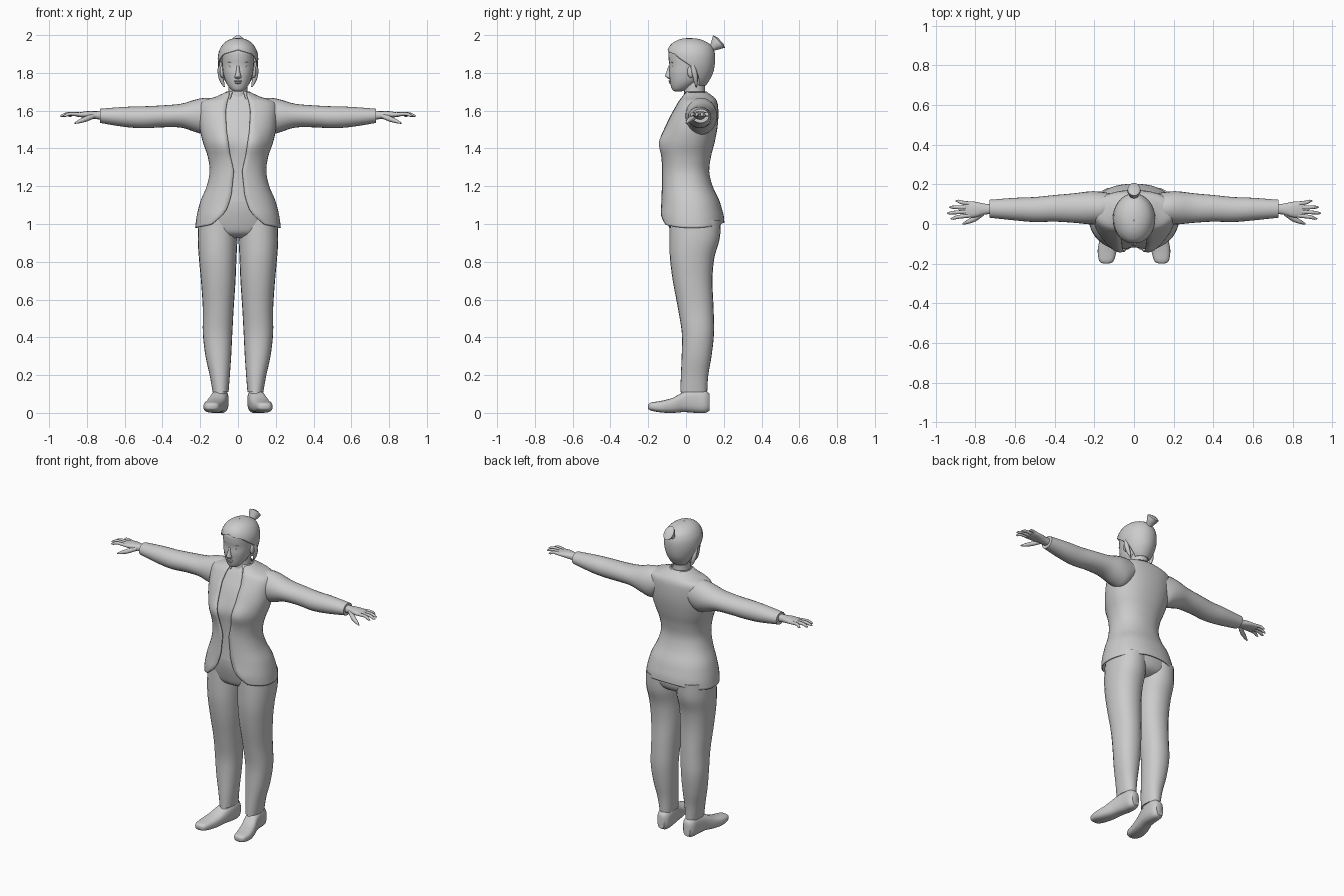
import bpy, bmesh, math
from mathutils import Vector

GREY = bpy.data.materials.new("plain grey")
GREY.diffuse_color = (0.6, 0.6, 0.6, 1)


def spline(keys, steps):
    """Smooth curve through rows of numbers."""
    rows = []
    for i in range(len(keys) - 1):
        k = [keys[max(0, min(len(keys) - 1, i + d))] for d in (-1, 0, 1, 2)]
        for s in range(steps):
            u = s / steps
            rows.append([0.5 * (2 * b + (c - a) * u + (2 * a - 5 * b + 4 * c - d) * u * u
                                + (3 * b - a - 3 * c + d) * u ** 3) for a, b, c, d in zip(*k)])
    return rows + [list(keys[-1])]


def finish(name, bm, mirror=False, thick=0):
    bmesh.ops.remove_doubles(bm, verts=bm.verts, dist=0.0004)
    bmesh.ops.recalc_face_normals(bm, faces=bm.faces)
    mesh = bpy.data.meshes.new(name)
    bm.to_mesh(mesh)
    bm.free()
    mesh.materials.append(GREY)
    mesh.polygons.foreach_set("use_smooth", [True] * len(mesh.polygons))
    mesh.set_sharp_from_angle(angle=math.radians(50))
    ob = bpy.data.objects.new(name, mesh)
    bpy.context.collection.objects.link(ob)
    if thick:
        m = ob.modifiers.new("thickness", 'SOLIDIFY')
        m.thickness, m.offset = thick, 0
    if mirror:
        ob.modifiers.new("mirror", 'MIRROR').use_mirror_merge = False
    return ob


def skin(name, rings, closed=True, caps=True, **kw):
    bm = bmesh.new()
    vs = [[bm.verts.new(p) for p in r] for r in rings]
    n = len(vs[0])
    for a, b in zip(vs, vs[1:]):
        for i in range(n if closed else n - 1):
            j = (i + 1) % n
            bm.faces.new((a[i], a[j], b[j], b[i]))
    if caps:
        bm.faces.new(vs[0])
        bm.faces.new(vs[-1])
    return finish(name, bm, **kw)


def loft(name, keys, axis='z', sides=24, power=2.0, steps=4, gap=None, warp=None, caps=True, **kw):
    """Rows: position, low and high bound of the two cross directions. gap = half-opening angle."""
    rings = []
    for t, a0, a1, b0, b1 in spline(keys, steps):
        g = gap(t) if gap else 0
        n = sides + 1 if gap else sides
        ring = []
        for i in range(n):
            th = g + (2 * math.pi - 2 * g) * i / sides
            s, c = math.sin(th), math.cos(th)
            a = (a0 + a1) / 2 + (a1 - a0) / 2 * math.copysign(abs(s) ** (2 / power), s)
            b = (b0 + b1) / 2 - (b1 - b0) / 2 * math.copysign(abs(c) ** (2 / power), c)
            p = {'z': (a, b, t), 'x': (t, a, b), 'y': (a, t, b)}[axis]
            ring.append(warp(*p) if warp else p)
        rings.append(ring)
    return skin(name, rings, closed=not gap, caps=caps and not gap, **kw)


def tube(name, pts, radii, sides=8, **kw):
    rows = spline([(*p, r) for p, r in zip(pts, radii)], 3)
    rings = []
    for i, (x, y, z, r) in enumerate(rows):
        d = Vector(rows[min(i + 1, len(rows) - 1)][:3]) - Vector(rows[max(i - 1, 0)][:3])
        u = d.cross(Vector((0, 0.1, 1))).normalized()
        v = d.cross(u).normalized()
        rings.append([Vector((x, y, z)) + r * (u * math.cos(q) + v * math.sin(q))
                      for q in (2 * math.pi * k / sides for k in range(sides))])
    return skin(name, rings, **kw)


def blob(name, loc, size, mirror=False):
    bm = bmesh.new()
    bmesh.ops.create_uvsphere(bm, u_segments=12, v_segments=8, radius=1)
    for v in bm.verts:
        v.co = Vector(loc) + Vector([c * s for c, s in zip(v.co, size)])
    return finish(name, bm, mirror=mirror)


def sym(rows):
    return [(z, -w, w, f, b) for z, w, f, b in rows]


def lerp(table, t):
    for (t0, v0), (t1, v1) in zip(table, table[1:]):
        if t <= t1:
            return v0 + (v1 - v0) * max(0, (t - t0) / (t1 - t0))
    return table[-1][1]


def bust(x, y, z):
    if y < 0.02:
        y -= 0.024 * math.exp(-((abs(x) - 0.085) / 0.055) ** 2 - ((z - 1.43) / 0.065) ** 2)
    return x, y, z


def jacket_shape(x, y, z):
    # hem dips at the sides
    x, y, z = bust(x, y, z)
    fall = max(0, 1 - (z - 0.98) / 0.1)
    return x, y, z + fall * 0.028 * (1 - min(1, abs(x) / 0.22) ** 2)


# Jacket, open down the front with rounded hem corners
body = [(0.98, .224, -.135, .2), (1.04, .216, -.138, .195), (1.12, .196, -.13, .175),
        (1.2, .163, -.126, .138), (1.28, .147, -.125, .12), (1.36, .158, -.127, .13),
        (1.43, .182, -.126, .148), (1.5, .198, -.112, .162), (1.56, .203, -.09, .168),
        (1.62, .205, -.056, .167), (1.65, .185, -.038, .16), (1.67, .12, -.025, .145),
        (1.695, .065, -.012, .11)]
opening = [(.98, .14), (1.0, .115), (1.03, .085), (1.08, .058), (1.15, .035), (1.28, .022),
           (1.36, .04), (1.5, .06), (1.6, .065), (1.67, .05), (1.7, .045)]
half = [(z, w) for z, w, f, b in body]
loft("jacket", sym(body), sides=40, power=2.25, warp=jacket_shape, thick=0.006,
     gap=lambda z: math.asin(min(.9, lerp(opening, z) / lerp(half, z)) ** 1.12))
# Shirt under the jacket
loft("shirt", sym([(z, w - .012, f + .012, b - .012) for z, w, f, b in body[2:]]),
     sides=32, power=2.25, warp=bust)
loft("collar", sym([(1.66, .085, -.025, .14), (1.685, .072, -.018, .122), (1.7, .06, -.004, .108)]),
     gap=lambda z: .5, thick=.006)

# Trousers
loft("trouser_seat", sym([(.925, .08, -.03, .12), (.95, .17, -.075, .165), (1.0, .205, -.095, .182),
     (1.08, .195, -.112, .175), (1.16, .17, -.115, .15)]), power=2.2)
loft("trouser_leg", [(.11, .05, .134, -.03, .112), (.2, .043, .15, -.027, .118),
     (.3, .036, .172, -.023, .135), (.42, .03, .186, -.022, .148), (.55, .023, .186, -.042, .146),
     (.7, .013, .196, -.07, .14), (.82, .008, .207, -.085, .15), (.92, .003, .213, -.087, .178),
     (1.02, .003, .208, -.085, .185)], power=2.2, mirror=True)

# Shoes
loft("shoe", [(-.2, .125, .155, .022, .045), (-.185, .102, .176, .012, .055),
     (-.13, .086, .183, .002, .064), (-.07, .072, .17, 0, .08), (-.01, .058, .15, .004, .112),
     (.05, .05, .138, .0, .128), (.1, .052, .132, 0, .122), (.125, .068, .116, .012, .1)],
     axis='y', power=2.7, mirror=True)
loft("shoe_tongue", [(.06, .065, .125, -.05, .09), (.1, .06, .128, -.028, .1),
     (.135, .056, .13, -.022, .105)], mirror=True)

# Sleeves
loft("sleeve", [(.1, .03, .15, 1.53, 1.65), (.16, .0, .162, 1.475, 1.668),
     (.22, -.002, .165, 1.485, 1.66), (.3, .006, .155, 1.51, 1.637), (.4, .012, .146, 1.512, 1.628),
     (.5, .01, .136, 1.507, 1.623), (.6, .018, .132, 1.514, 1.62), (.73, .032, .122, 1.535, 1.61)],
     axis='x', mirror=True)

# Hands
loft("palm", [(.7, .05, .1, 1.552, 1.598), (.75, .048, .102, 1.555, 1.597),
     (.8, .034, .112, 1.562, 1.597), (.84, .032, .114, 1.566, 1.591), (.86, .036, .11, 1.57, 1.587)],
     axis='x', sides=16, power=2.4, mirror=True)
fingers = [("index_finger", (.85, .043), (.925, .028)), ("middle_finger", (.855, .062), (.943, .055)),
           ("ring_finger", (.85, .083), (.932, .085)), ("little_finger", (.84, .102), (.9, .116))]
for name, (x0, y0), (x1, y1) in fingers:
    tube(name, [(x0 - .02, y0, 1.579), ((x0 + x1) / 2, (y0 + y1) / 2, 1.583), (x1 - .012, y1, 1.574),
                (x1, y1, 1.571)], [.011, .0095, .007, .002], mirror=True)
tube("thumb", [(.765, .055, 1.572), (.805, .026, 1.556), (.84, .01, 1.543), (.865, 0, 1.533)],
     [.014, .014, .01, .003], mirror=True)

# Neck and head
loft("neck", sym([(1.64, .07, -.015, .12), (1.69, .052, -.01, .102), (1.73, .05, -.008, .1),
     (1.78, .05, .0, .1)]))
loft("head", sym([(1.702, .018, -.06, -.025), (1.71, .034, -.072, .0), (1.73, .052, -.08, .035),
     (1.76, .068, -.086, .075), (1.8, .079, -.09, .1), (1.84, .084, -.088, .115),
     (1.88, .086, -.093, .12), (1.92, .085, -.09, .12), (1.95, .06, -.06, .09)]), power=2.15)
loft("nose", sym([(1.768, .008, -.092, -.07), (1.776, .018, -.102, -.07), (1.784, .016, -.11, -.07),
     (1.81, .01, -.102, -.07), (1.84, .007, -.091, -.07)]), sides=12)
blob("upper_lip", (0, -.084, 1.756), (.021, .009, .005))
blob("lower_lip", (0, -.082, 1.748), (.017, .009, .006))
blob("eye", (.034, -.071, 1.836), (.014, .009, .007), True)
blob("brow", (.035, -.073, 1.855), (.02, .008, .005), True)
blob("ear", (.084, .025, 1.806), (.012, .018, .032), True)

# Hair cap, open around the face, with side locks
hairline = [(1.74, 1.95), (1.8, 1.8), (1.84, 1.5), (1.87, 1.15), (1.9, .8), (1.92, .0)]
loft("hair", sym([(1.735, .05, -.01, .103), (1.76, .07, -.03, .12), (1.8, .09, -.07, .14),
     (1.85, .103, -.095, .15), (1.9, .102, -.1, .15), (1.94, .085, -.085, .135),
     (1.965, .06, -.055, .1), (1.978, .03, -.02, .06), (1.981, .001, .015, .02)]), sides=32,
     gap=lambda z: lerp(hairline, z), thick=.006)
tube("side_lock", [(.09, .03, 1.86), (.094, .045, 1.8), (.084, .052, 1.755), (.072, .055, 1.725)],
     [.013, .014, .011, .003], mirror=True)

# Tied tuft flaring up and back
rings = []
axis = Vector((0, .62, .6)).normalized()
across = Vector((0, -axis.z, axis.y))
for d, rx, rv in [(-.02, .02, .016), (.012, .014, .012), (.035, .024, .024), (.06, .034, .038),
                  (.073, .032, .046), (.082, .016, .02)]:
    rings.append([Vector((0, .123, 1.915)) + axis * d + Vector((rx, 0, 0)) * math.cos(q)
                  + across * rv * math.sin(q) for q in (math.pi * k / 8 for k in range(16))])
skin("hair_tuft", rings)

# Bring everything to the exact frame
bpy.context.view_layer.update()
